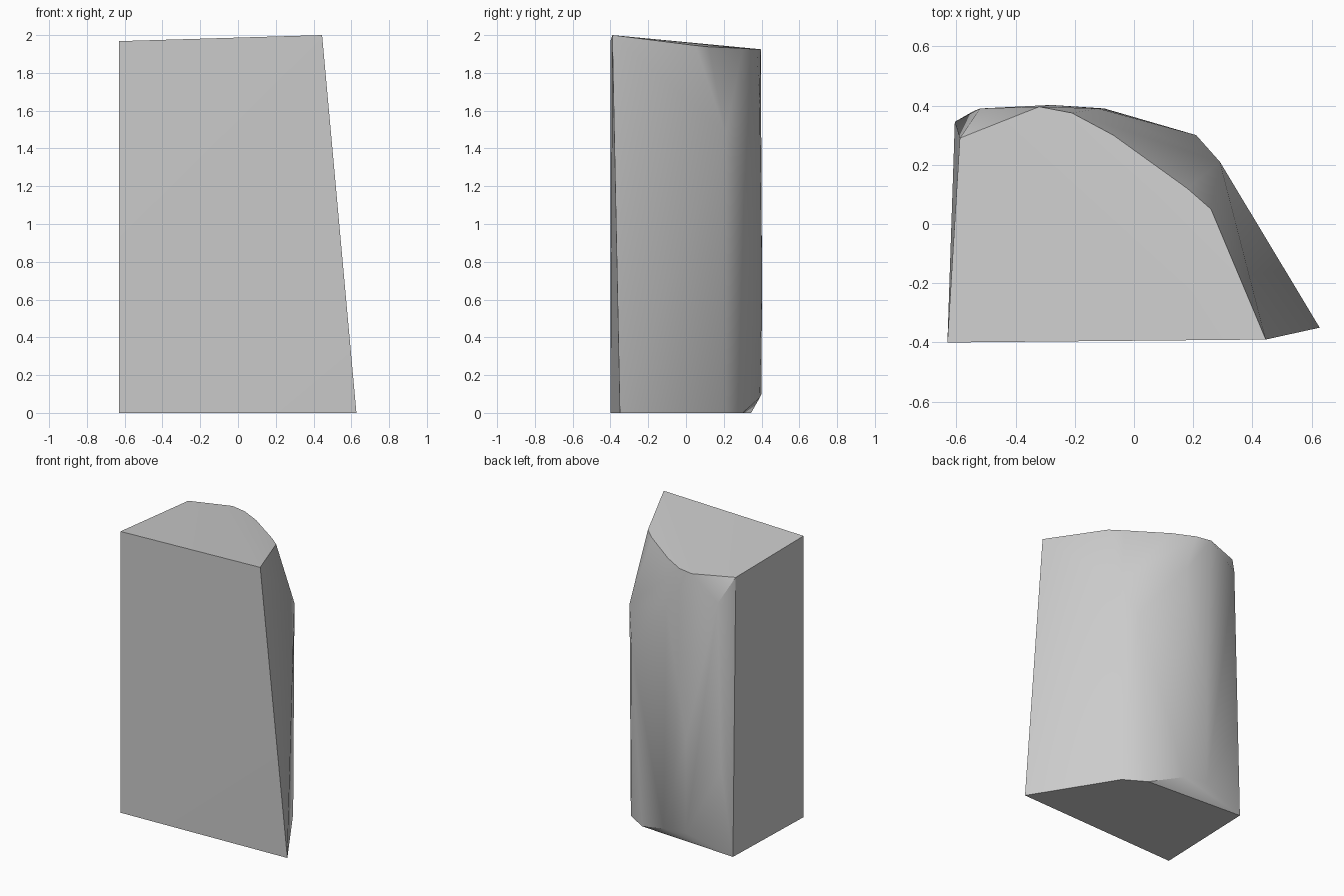
import bpy, bmesh, math

cube = bpy.data.objects.get("Cube")
if cube:
    bpy.data.objects.remove(cube, do_unlink=True)

# Single stone grey
grey = bpy.data.materials.new("stone_grey")
grey.use_nodes = True
colour = (0.6, 0.6, 0.6, 1)
grey.diffuse_color = colour
grey.node_tree.nodes["Principled BSDF"].inputs["Base Color"].default_value = colour

# Slightly tilted top outline
top = [(-.63, -.4, 1.968), (.445, -.39, 2), (.26, .05, 1.945), (.18, .12, 1.938),
       (-.07, .3, 1.93), (-.21, .375, 1.925), (-.32, .396, 1.925), (-.588, .29, 1.93)]
# Bulging back: shoulder, waist and bottom chamfer
back = [(.29, .21, 1.48), (.21, .3, 1.22), (-.12, .39, 1.65), (-.52, .39, 1.77),
        (-.54, .382, .6), (-.28, .402, .75), (-.28, .4, .1), (-.1, .39, .08)]
# Flat base outline
base = [(-.63, -.4, 0), (.627, -.35, 0), (.28, .21, 0), (.13, .3, 0), (-.605, .345, 0)]

# Wrap the outlines into one chipped slab
bm = bmesh.new()
for p in top + back + base:
    bm.verts.new(p)
bmesh.ops.convex_hull(bm, input=bm.verts[:])
bmesh.ops.dissolve_limit(bm, angle_limit=math.radians(0.6),
                         verts=bm.verts[:], edges=bm.edges[:])
bmesh.ops.recalc_face_normals(bm, faces=bm.faces[:])
mesh = bpy.data.meshes.new("stone_slab")
bm.to_mesh(mesh)
bm.free()
mesh.materials.append(grey)

slab = bpy.data.objects.new("stone_slab", mesh)
bpy.context.collection.objects.link(slab)
bpy.ops.object.select_all(action='DESELECT')
slab.select_set(True)
bpy.context.view_layer.objects.active = slab
bpy.ops.object.shade_smooth_by_angle(angle=math.radians(32))
